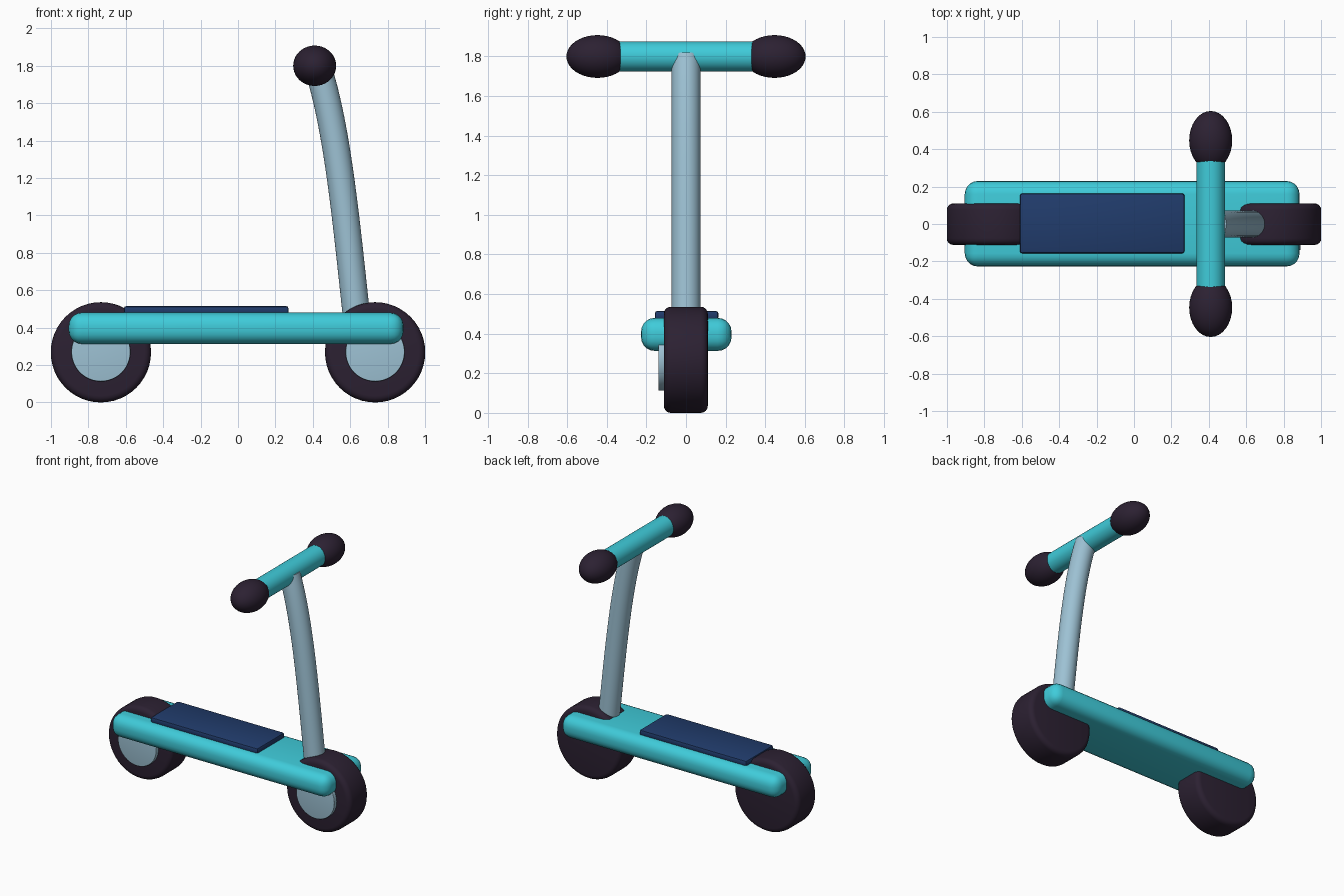
import bpy
import bmesh
from math import pi, radians
from mathutils import Matrix, Vector

cube = bpy.data.objects.get("Cube")
if cube:
    bpy.data.objects.remove(cube, do_unlink=True)


def material(name, rgb):
    m = bpy.data.materials.new(name)
    m.use_nodes = True
    m.diffuse_color = (*rgb, 1)
    m.node_tree.nodes["Principled BSDF"].inputs["Base Color"].default_value = (*rgb, 1)
    return m


TEAL = material("teal paint", (0.05, 0.6, 0.7))
RUBBER = material("dark rubber", (0.025, 0.015, 0.032))
NAVY = material("navy grip mat", (0.015, 0.045, 0.15))
METAL = material("pale blue metal", (0.34, 0.54, 0.66))


def finish(name, bm, mat, bevel=0, segments=4):
    """Turn a bmesh into a smooth-shaded object with rounded edges."""
    mesh = bpy.data.meshes.new(name)
    if bevel:
        sharp = [e for e in bm.edges if e.calc_face_angle(0) > radians(50)]
        bmesh.ops.bevel(bm, geom=sharp, offset=bevel, segments=segments,
                        profile=0.5, affect='EDGES', clamp_overlap=True)
    bmesh.ops.recalc_face_normals(bm, faces=bm.faces)
    bm.to_mesh(mesh)
    bm.free()
    ob = bpy.data.objects.new(name, mesh)
    bpy.context.collection.objects.link(ob)
    mesh.materials.append(mat)
    bpy.ops.object.select_all(action='DESELECT')
    ob.select_set(True)
    bpy.context.view_layer.objects.active = ob
    bpy.ops.object.shade_smooth_by_angle(angle=radians(35))
    return ob


def box(name, low, high, mat, bevel, segments):
    low, high = Vector(low), Vector(high)
    bm = bmesh.new()
    bmesh.ops.create_cube(bm, size=1, matrix=Matrix.Translation((low + high) / 2)
                          @ Matrix.Diagonal((*(high - low), 1)))
    return finish(name, bm, mat, bevel, segments)


def y_cylinder(name, x, z, radius, y0, y1, mat, bevel=0, sides=48):
    bm = bmesh.new()
    bmesh.ops.create_cone(bm, cap_ends=True, segments=sides, radius1=radius,
                          radius2=radius, depth=y1 - y0,
                          matrix=Matrix.Translation((x, (y0 + y1) / 2, z))
                          @ Matrix.Rotation(pi / 2, 4, 'X'))
    return finish(name, bm, mat, bevel)


def tube(name, path, radius, mat, sides=32):
    """Sweep a circle along a path in the xz plane, with flat ends."""
    bm = bmesh.new()
    rings = []
    for i, p in enumerate(path):
        along = (path[min(i + 1, len(path) - 1)] - path[max(i - 1, 0)]).normalized()
        frame = along.to_track_quat('Z', 'Y').to_matrix().to_4x4()
        ring = bmesh.ops.create_circle(bm, segments=sides, radius=radius,
                                       matrix=Matrix.Translation(p) @ frame)
        rings.append(ring["verts"])
    for a, b in zip(rings, rings[1:]):
        for i in range(sides):
            j = (i + 1) % sides
            bm.faces.new((a[i], a[j], b[j], b[i]))
    bm.faces.new(rings[0])
    bm.faces.new(rings[-1])
    return finish(name, bm, mat)


# Deck and its standing mat
box("deck", (-0.905, -0.227, 0.313), (0.885, 0.23, 0.48), TEAL, 0.07, 5)
box("deck_mat", (-0.61, -0.157, 0.47), (0.27, 0.163, 0.515), NAVY, 0.012, 2)

# Wheels, each with a hub disc on the right side only
for label, x in (("rear", -0.733), ("front", 0.733)):
    y_cylinder(label + "_wheel", x, 0.268, 0.268, -0.112, 0.11, RUBBER, 0.035)
    y_cylinder(label + "_hub", x, 0.27, 0.158, -0.14, -0.1, METAL, 0.005)

# Curved stem, sampled from a cubic curve
a, b, c, d = (Vector(p) for p in ((0.64, 0, 0.4), (0.58, 0, 0.95),
                                  (0.535, 0, 1.46), (0.424, 0, 1.8)))
steps = 16
stem = []
for i in range(steps + 1):
    t = i / steps
    s = 1 - t
    stem.append(a * s**3 + b * 3 * s * s * t + c * 3 * s * t * t + d * t**3)
tube("stem", stem, 0.073, METAL)

# Handlebar with egg-shaped grips
y_cylinder("handlebar", 0.41, 1.8, 0.076, -0.45, 0.45, TEAL, sides=32)
for label, side in (("right", -1), ("left", 1)):
    bm = bmesh.new()
    bmesh.ops.create_uvsphere(bm, u_segments=32, v_segments=20, radius=1,
                              matrix=Matrix.Translation((0.41, side * 0.447, 1.8))
                              @ Matrix.Diagonal((0.115, 0.157, 0.108, 1)))
    finish(label + "_grip", bm, RUBBER)
